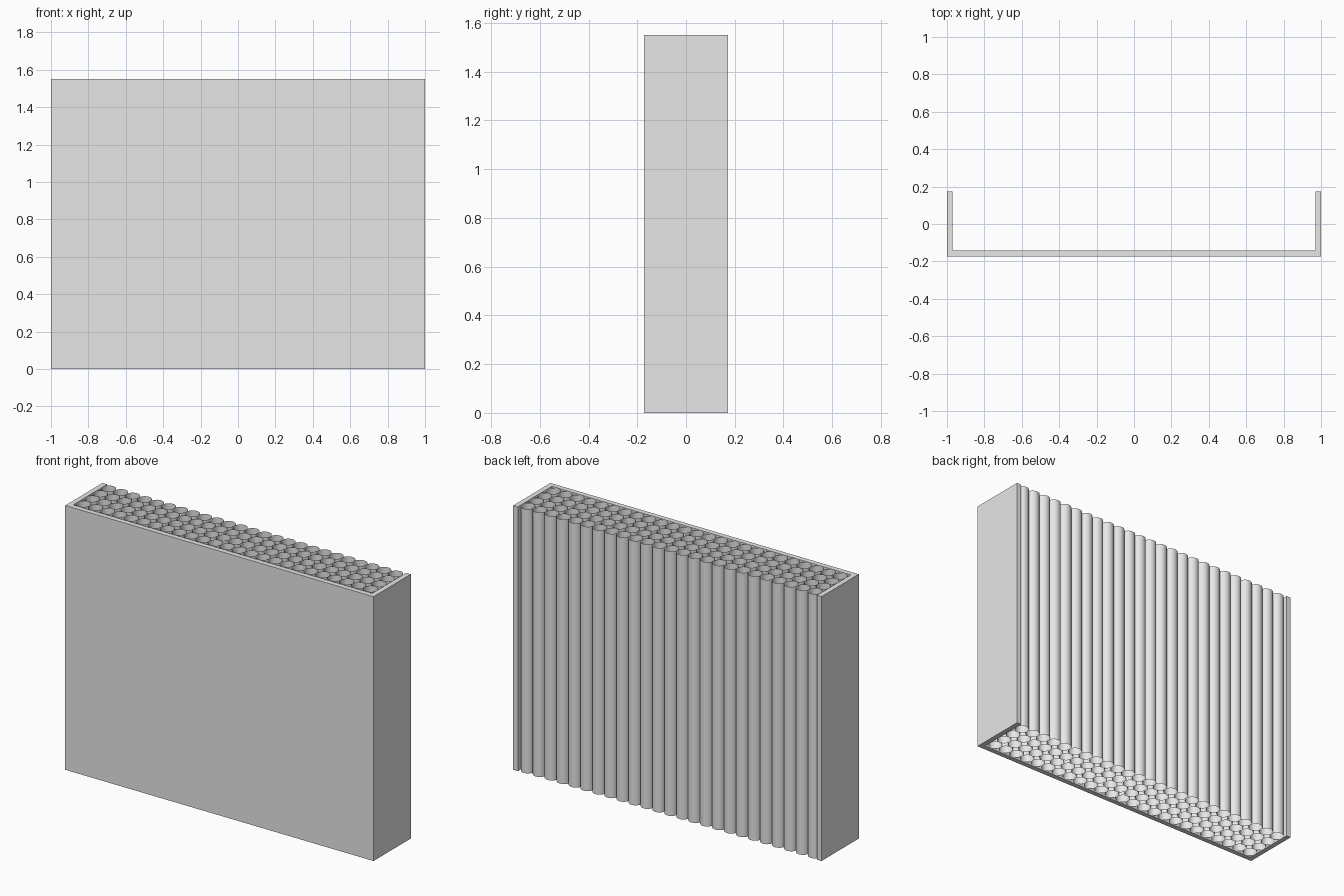
import bpy
import bmesh
import math
from mathutils import Matrix

cube = bpy.data.objects.get("Cube")
if cube:
    bpy.data.objects.remove(cube, do_unlink=True)

WIDTH, DEPTH, HEIGHT, WALL = 2.0, 0.345, 1.55, 0.03
COLUMNS, ROWS, SIDES = 25, 4, 24
PITCH = (WIDTH - 2 * WALL) / COLUMNS
RADIUS = PITCH / 2

grey = bpy.data.materials.new("light_grey")
grey.use_nodes = True
colour = (0.8, 0.8, 0.8, 1)
grey.diffuse_color = colour
grey.node_tree.nodes["Principled BSDF"].inputs["Base Color"].default_value = colour


def add_object(name, bm):
    mesh = bpy.data.meshes.new(name)
    bm.to_mesh(mesh)
    bm.free()
    mesh.materials.append(grey)
    obj = bpy.data.objects.new(name, mesh)
    bpy.context.collection.objects.link(obj)
    return obj


# U-shaped casing: front wall and two side walls, open at back, top and bottom
x, y = WIDTH / 2, DEPTH / 2
profile = [(-x, -y), (x, -y), (x, y), (x - WALL, y),
           (x - WALL, WALL - y), (WALL - x, WALL - y), (WALL - x, y), (-x, y)]
bm = bmesh.new()
base = bm.faces.new([bm.verts.new((px, py, 0)) for px, py in profile])
extruded = bmesh.ops.extrude_face_region(bm, geom=[base], use_keep_orig=True)
top = [v for v in extruded["geom"] if isinstance(v, bmesh.types.BMVert)]
bmesh.ops.translate(bm, verts=top, vec=(0, 0, HEIGHT))
bmesh.ops.recalc_face_normals(bm, faces=bm.faces)
add_object("casing", bm)

# Rows of thin, open-ended upright tubes filling the casing
for row in range(ROWS):
    bm = bmesh.new()
    for column in range(COLUMNS):
        centre = (WALL - x + RADIUS + column * PITCH,
                  y - RADIUS - row * PITCH, HEIGHT / 2)
        bmesh.ops.create_cone(bm, cap_ends=False, segments=SIDES,
                              radius1=RADIUS, radius2=RADIUS, depth=HEIGHT,
                              matrix=Matrix.Translation(centre))
    for face in bm.faces:
        face.smooth = True
    add_object(f"tube_row_{row + 1}", bm)
